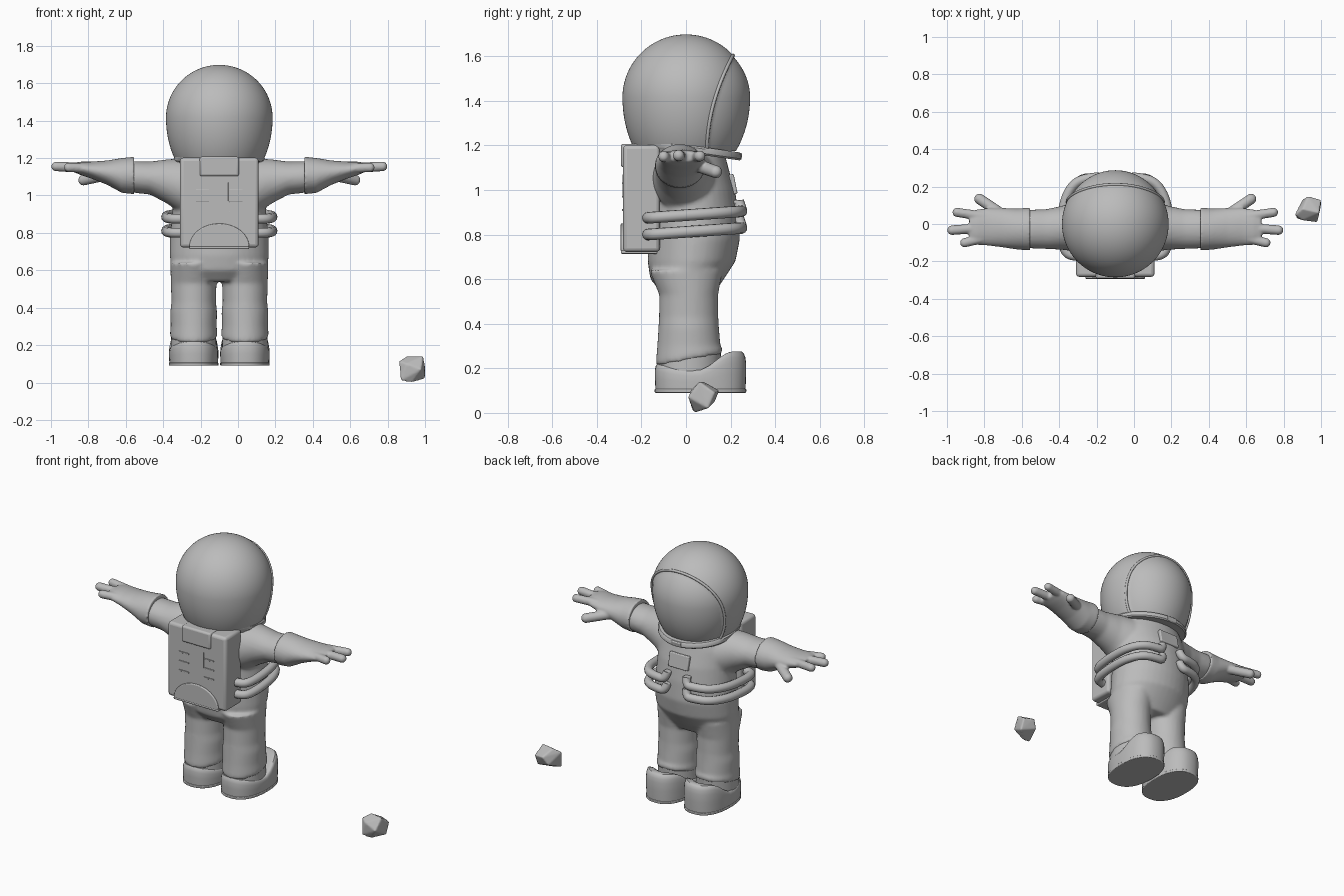
import bpy, bmesh, math
from mathutils import Vector, Matrix

if "Cube" in bpy.data.objects:
    bpy.data.objects.remove(bpy.data.objects["Cube"])

CX = -0.1  # symmetry plane of the figure
grey = bpy.data.materials.new("suit_grey")
grey.use_nodes = True
grey.diffuse_color = (0.5, 0.5, 0.5, 1)
grey.node_tree.nodes["Principled BSDF"].inputs["Base Color"].default_value = (0.5, 0.5, 0.5, 1)


def finish(name, bm, mirror=False, voxel=0, smooth=6, bevel=0, origin=CX):
    """Turn a bmesh into a named, shaded object with its modifiers."""
    bmesh.ops.recalc_face_normals(bm, faces=bm.faces)
    me = bpy.data.meshes.new(name)
    bm.to_mesh(me)
    bm.free()
    me.shade_smooth()
    me.set_sharp_from_angle(angle=math.radians(40))
    me.materials.append(grey)
    ob = bpy.data.objects.new(name, me)
    ob.location.x = origin
    bpy.context.collection.objects.link(ob)
    if mirror:
        ob.modifiers.new("mirror", "MIRROR").use_clip = False
    if voxel:
        rm = ob.modifiers.new("remesh", "REMESH")
        rm.mode, rm.voxel_size, rm.use_smooth_shade = "VOXEL", voxel, True
        sm = ob.modifiers.new("smooth", "SMOOTH")
        sm.factor, sm.iterations = 0.5, smooth
    if bevel:
        bv = ob.modifiers.new("bevel", "BEVEL")
        bv.width, bv.segments = bevel, 3
    return ob


def loft(bm, rings):
    """Skin a list of point rings and cap both ends."""
    vs = [[bm.verts.new(p) for p in r] for r in rings]
    n = len(vs[0])
    for a, b in zip(vs, vs[1:]):
        for i in range(n):
            bm.faces.new((a[i], a[(i + 1) % n], b[(i + 1) % n], b[i]))
    bm.faces.new(vs[0][::-1])
    bm.faces.new(vs[-1])


def oval(n=40, power=1.0):
    for i in range(n):
        a = math.tau * i / n
        c, s = math.cos(a), math.sin(a)
        yield math.copysign(abs(c) ** power, c), math.copysign(abs(s) ** power, s)


def upright(cx, z, cy, rx, ry, slope=0, power=1.0):
    return [(cx + rx * c, cy + ry * s, z + slope * ry * s) for c, s in oval(40, power)]


def sideways(x, cy, cz, ry, rz):
    return [(x, cy + ry * c, cz + rz * s) for c, s in oval()]


def capsule(bm, a, b, r):
    a, b = Vector(a), Vector(b)
    made = bmesh.ops.create_uvsphere(bm, u_segments=16, v_segments=12, radius=r)["verts"]
    for v in made:
        if v.co.z > r * 0.1:
            v.co.z += (b - a).length
    turn = (b - a).to_track_quat("Z", "Y").to_matrix().to_4x4()
    bmesh.ops.transform(bm, verts=made, matrix=Matrix.Translation(a) @ turn)


def box(name, centre, size, bevel, tilt=0, **kw):
    bm = bmesh.new()
    m = Matrix.Translation(centre) @ Matrix.Rotation(tilt, 4, "X") @ Matrix.Diagonal((*size, 1))
    bmesh.ops.create_cube(bm, size=1, matrix=m)
    return finish(name, bm, bevel=bevel, **kw)


def tube(name, points, r, cyclic=False):
    cu = bpy.data.curves.new(name, "CURVE")
    cu.dimensions, cu.bevel_depth, cu.bevel_resolution = "3D", r, 4
    cu.use_fill_caps = True
    sp = cu.splines.new("NURBS")
    sp.points.add(len(points) - 1)
    for p, co in zip(sp.points, points):
        p.co = (*co, 1)
    sp.order_u, sp.use_endpoint_u, sp.use_cyclic_u = 3, not cyclic, cyclic
    sp.resolution_u = 6
    cu.materials.append(grey)
    ob = bpy.data.objects.new(name, cu)
    ob.location.x = CX
    bpy.context.collection.objects.link(ob)


# Suit: torso, arms and legs fused into one smooth skin
bm = bmesh.new()
loft(bm, [upright(0, *r) for r in (
    (.54, .01, .2, .12), (.6, .005, .255, .165), (.68, .025, .265, .197), (.78, .037, .264, .205),
    (.9, .035, .252, .2), (1.0, .033, .245, .187), (1.1, .02, .24, .17), (1.18, 0, .21, .17))])
loft(bm, [sideways(*r) for r in (
    (.08, 0, 1.05, .15, .15), (.2, -.01, 1.05, .14, .148), (.28, -.02, 1.075, .118, .118),
    (.37, -.027, 1.093, .106, .088), (.47, -.027, 1.1, .103, .084))])
loft(bm, [upright(.137, *r) for r in (
    (.64, 0, .125, .165), (.53, .012, .122, .132), (.43, .012, .119, .133), (.38, .012, .125, .136),
    (.3, .013, .123, .142), (.26, .015, .127, .15, .19), (.238, .016, .125, .148, .19))])
finish("suit", bm, mirror=True, voxel=.011, smooth=5)

# Gloves with a thumb and three fingers
bm = bmesh.new()
loft(bm, [sideways(*r) for r in (
    (.455, -.027, 1.107, .114, .1), (.52, -.027, 1.107, .11, .093), (.6, -.02, 1.122, .105, .065),
    (.68, -.015, 1.135, .1, .046), (.74, -.017, 1.145, .095, .036), (.78, -.017, 1.15, .08, .024))])
for root, tip, r in (((.7, .04, 1.148), (.845, .062, 1.152), .026),
                     ((.7, -.02, 1.148), (.872, -.033, 1.155), .027),
                     ((.7, -.075, 1.145), (.805, -.1, 1.15), .026),
                     ((.58, .035, 1.115), (.725, .133, 1.082), .03)):
    capsule(bm, root, tip, r)
finish("gloves", bm, mirror=True, voxel=.007, smooth=5)


# Boots: sole, curved upper and ankle cuff
def boot_ring(z, scale):
    return upright(.137, z, .065, .132 * scale, .205 * scale, 0, .85)


def boot_top(y):
    t = (y - .05) / .19
    if t < 0:
        return .19 + .04 * t * t
    t = min(t / .85, 1)
    return .19 + .085 * t * t * (3 - 2 * t)


bm = bmesh.new()
loft(bm, [[(x, y, .105 + t * (boot_top(y) - .105)) for x, y, _ in boot_ring(0, s)]
          for t, s in ((0, .985), (.4, 1), (.7, 1), (.85, .98), (.95, .95), (1, .9), (1, .75), (.9, .5))])
finish("boots", bm, mirror=True)
bm = bmesh.new()
loft(bm, [boot_ring(.09, 1.0), boot_ring(.107, 1.005)])
finish("soles", bm, mirror=True, bevel=.004)
bm = bmesh.new()
loft(bm, [upright(.137, .12, .01, .124, .14), upright(.137, .25, .015, .12, .142, .19)])
finish("ankle_cuffs", bm, mirror=True)


# Helmet: full bubble with a recessed face visor
def visor_edge(z):
    t = max(z - 1.21, 0)
    return .095 + .05 * t + .62 * t * t


def helmet_radius(z):
    half = .283 if z > 1.415 else .4
    return .285 * math.sqrt(max(0, 1 - ((z - 1.415) / half) ** 2))


bm = bmesh.new()
rings = []
for i in range(111):
    z = 1.415 + (.283 * math.sin(math.pi / 2 * (1 - i / 70)) if i < 70 else -.245 * (i - 70) / 40)
    r = max(helmet_radius(z), .001)
    ring = []
    for c, s in oval(180):
        t = min(max((r * s - visor_edge(z)) / .015, 0), 1)
        k = 1 - .03 * t + .07 * max(s * r / .285 - .45, 0) * t
        ring.append((c * r * k, s * r * k, 1.415 + (z - 1.415) * (1 - .02 * t)))
    rings.append(ring)
loft(bm, rings)
finish("helmet", bm)

# Visor rim follows the edge of the opening, up one side and down the other
rim = []
z = 1.18
while helmet_radius(z) > visor_edge(z):
    rim.append((math.sqrt(helmet_radius(z) ** 2 - visor_edge(z) ** 2), visor_edge(z), z))
    z += .004
tube("visor_rim", rim + [(-x, y, z) for x, y, z in reversed(rim)], .008)

# Tilted neck ring with a front latch
bm = bmesh.new()
profile = ((.19, -.018), (.238, -.018), (.245, -.01), (.245, .01), (.238, .018), (.19, .018))
loft(bm, [upright(0, 1.185 + h, .004, r, r, -.145) for r, h in profile])
finish("neck_ring", bm)
box("neck_latch", (0, .236, 1.152), (.07, .03, .03), .005, -.15)

# Chest panel
box("chest_panel", (0, .208, 1.025), (.14, .03, .09), .006, .2)

# Life-support backpack with top cap and half-round base plate
box("backpack", (0, -.2, .962), (.42, .165, .48), .018)
box("backpack_cap", (0, -.25, 1.155), (.21, .085, .105), .012)
bm = bmesh.new()
arc = [(.16 * math.cos(a * math.pi / 24), .725 + .125 * math.sin(a * math.pi / 24)) for a in range(25)]
loft(bm, [[(x, y, z) for x, z in arc] for y in (-.25, -.293)])
finish("backpack_base_plate", bm, bevel=.005)
box("backpack_base_lip", (0, -.21, .722), (.32, .165, .016), .005)

# Small raised marks on the pack
for row in range(3):
    for side in (-1, 1):
        box("backpack_mark", (side * .09, -.283, .91 + row * .06), (.07, .008, .008), .001)
box("backpack_seam", (.05, -.283, 1.02), (.005, .006, .1), .001)

# Hoses around the waist, paired on each side, with end fittings
for side in (-1, 1):
    for level in (.887, .812):
        path = ((.18, -.17, 0), (.25, -.175, 0), (.283, -.11, 0), (.286, .03, 0), (.268, .14, 0),
                (.215, .225, 0), (.13, .248, 0), (.075, .25, 0), (.07, .235, .045))
        tube("hose", [(side * x, y, level + .07 * y + dz) for x, y, dz in path], .026)
        box("hose_fitting", (side * .07, .232, level + .058), (.045, .04, .02), .008)

# Loose rock beside the figure
bm = bmesh.new()
for p in ((.87, .03, .01), (.86, .05, .115), (.9, .02, .1), (.98, .01, .07), (.93, .04, 0), (1.0, .1, .02),
          (.9, .13, .05), (.99, .06, .14), (.93, .15, .1), (1.0, .13, .09), (.9, .08, .14)):
    bm.verts.new(p)
bmesh.ops.convex_hull(bm, input=bm.verts)
finish("rock", bm, voxel=.006, smooth=4, origin=0)
